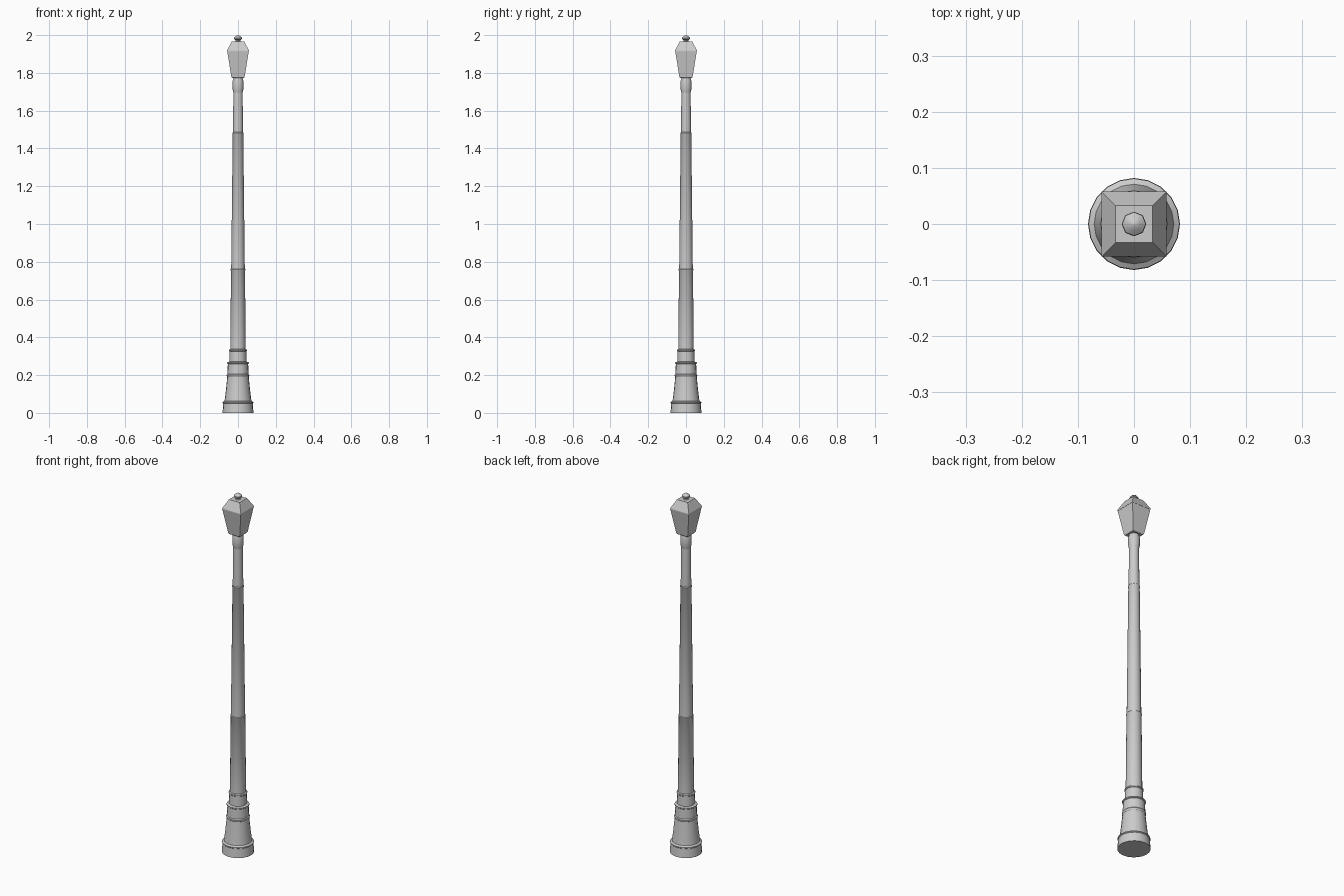
import bpy, bmesh, math

if "Cube" in bpy.data.objects:
    bpy.data.objects.remove(bpy.data.objects["Cube"])


def lathe(name, profile, sides, square=False, smooth=True):
    """Spin (radius, height) points round z; square uses half-widths."""
    bm = bmesh.new()
    scale = math.sqrt(2) if square else 1
    offset = math.pi / 4 if square else 0
    rings = []
    for r, z in profile:
        ring = []
        for i in range(sides):
            a = offset + 2 * math.pi * i / sides
            ring.append(bm.verts.new((r * scale * math.cos(a), r * scale * math.sin(a), z)))
        rings.append(ring)
    for low, high in zip(rings, rings[1:]):
        for i in range(sides):
            j = (i + 1) % sides
            bm.faces.new((low[i], low[j], high[j], high[i]))
    bm.faces.new(rings[0][::-1])
    bm.faces.new(rings[-1])
    mesh = bpy.data.meshes.new(name)
    bm.to_mesh(mesh)
    bm.free()
    obj = bpy.data.objects.new(name, mesh)
    bpy.context.collection.objects.link(obj)
    if smooth:
        bpy.ops.object.select_all(action='DESELECT')
        obj.select_set(True)
        bpy.context.view_layer.objects.active = obj
        bpy.ops.object.shade_smooth_by_angle(angle=math.radians(35))
    return obj


# Flared pedestal with its mouldings
lathe("pedestal", [
    (0.082, 0), (0.078, 0.05), (0.081, 0.053), (0.081, 0.058), (0.071, 0.064),
    (0.064, 0.12), (0.057, 0.19), (0.060, 0.195), (0.060, 0.20), (0.056, 0.205),
    (0.054, 0.258), (0.058, 0.261), (0.058, 0.267), (0.046, 0.271)], 20)

# Lower collar
lathe("lower_collar", [
    (0.046, 0.265), (0.044, 0.325), (0.047, 0.328), (0.047, 0.334), (0.040, 0.338)], 20)

# Tapered shaft with two thin rings
lathe("shaft", [
    (0.041, 0.33), (0.037, 0.752), (0.039, 0.755), (0.039, 0.76), (0.036, 0.763),
    (0.028, 1.475), (0.030, 1.478), (0.030, 1.483), (0.027, 1.486), (0.024, 1.71)], 20)

# Upper collar under the lantern
lathe("upper_collar", [
    (0.024, 1.695), (0.028, 1.71), (0.029, 1.73), (0.029, 1.755), (0.025, 1.77),
    (0.022, 1.78)], 20)

# Square lantern: glass body and hipped roof
lathe("lantern_body", [(0.031, 1.773), (0.035, 1.778), (0.057, 1.915)], 4, True, False)
lathe("lantern_roof", [(0.058, 1.914), (0.058, 1.919), (0.033, 1.966)], 4, True, False)

# Finial knob
lathe("finial", [
    (0.016, 1.964), (0.012, 1.970), (0.013, 1.974), (0.022, 1.980), (0.021, 1.986),
    (0.012, 1.994), (0.002, 2.0)], 8)
